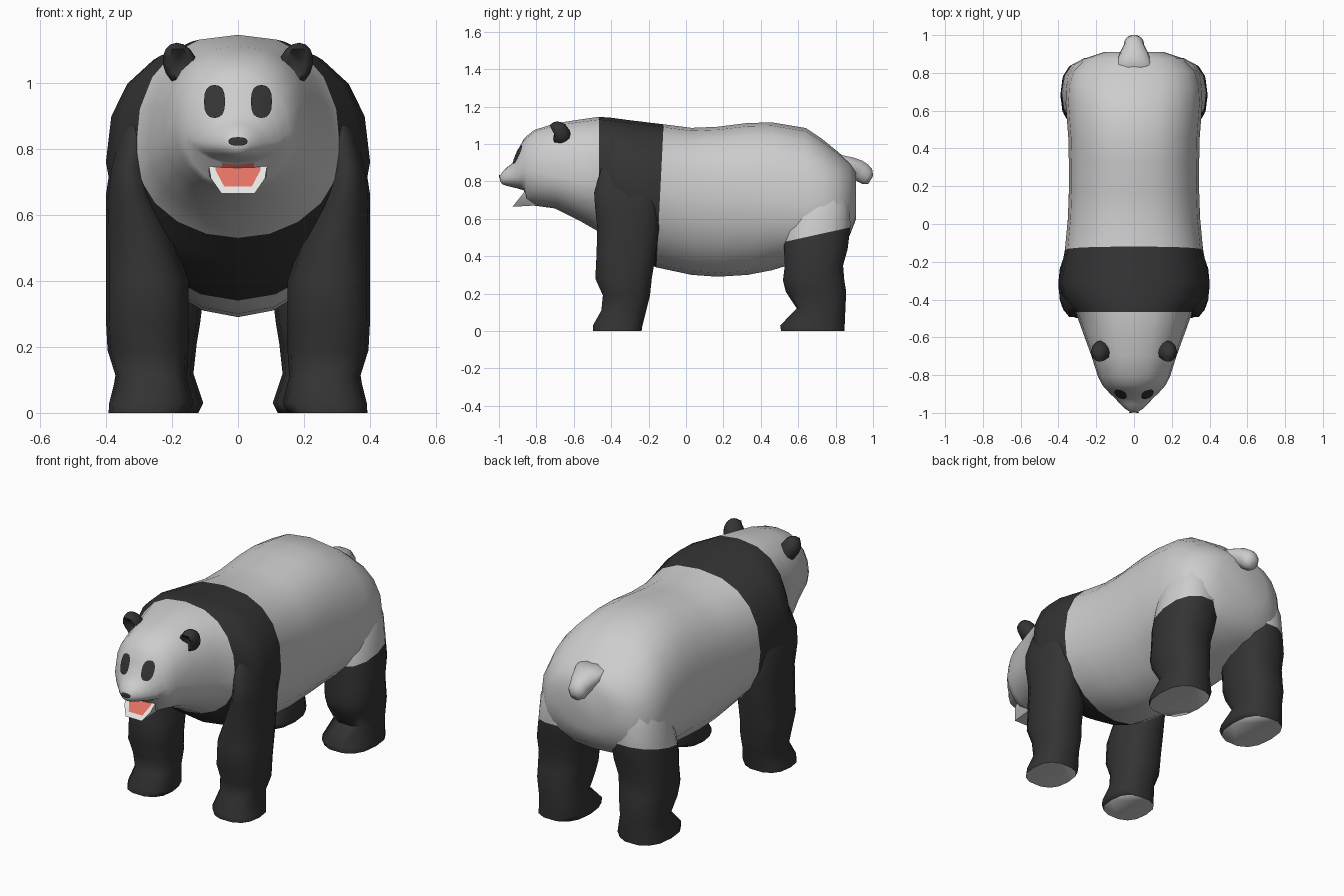
import bpy, bmesh, math
from mathutils import Vector
from mathutils.bvhtree import BVHTree

if "Cube" in bpy.data.objects:
    bpy.data.objects.remove(bpy.data.objects["Cube"])


def material(name, r, g, b):
    m = bpy.data.materials.new(name)
    m.diffuse_color = (r, g, b, 1)
    m.use_nodes = True
    m.node_tree.nodes["Principled BSDF"].inputs["Base Color"].default_value = m.diffuse_color
    return m


WHITE = material("fur white", 0.61, 0.61, 0.61)
DARK = material("fur black", 0.034, 0.034, 0.034)
LIP = material("lip white", 0.88, 0.88, 0.87)
PINK = material("mouth pink", 0.78, 0.17, 0.13)


def finish(bm, name, mats, angle=60):
    me = bpy.data.meshes.new(name)
    bm.to_mesh(me)
    bm.free()
    ob = bpy.data.objects.new(name, me)
    bpy.context.collection.objects.link(ob)
    for m in mats:
        me.materials.append(m)
    bpy.ops.object.select_all(action='DESELECT')
    ob.select_set(True)
    bpy.context.view_layer.objects.active = ob
    bpy.ops.object.shade_smooth_by_angle(angle=math.radians(angle))
    return ob


def superpoint(i, count, n):
    a = 2 * math.pi * i / count
    c, s = math.cos(a), math.sin(a)
    return (math.copysign(abs(c) ** (2 / n), c),
            math.copysign(abs(s) ** (2 / n), s))


def loft(rings):
    """Skin a list of equal-length point rings and cap both ends."""
    bm = bmesh.new()
    vs = [[bm.verts.new(p) for p in r] for r in rings]
    n = len(vs[0])
    for a, b in zip(vs, vs[1:]):
        for i in range(n):
            j = (i + 1) % n
            bm.faces.new((a[i], a[j], b[j], b[i]))
    bm.faces.new(vs[0])
    bm.faces.new(vs[-1])
    bmesh.ops.recalc_face_normals(bm, faces=bm.faces)
    return bm


# Head and torso: y, top, bottom, half width, height of widest point
sections = [
    (-0.994, 0.832, 0.80, 0.022, 0.816), (-0.982, 0.85, 0.784, 0.042, 0.815),
    (-0.955, 0.877, 0.775, 0.072, 0.815),
    (-0.925, 0.90, 0.768, 0.098, 0.82), (-0.90, 0.965, 0.762, 0.125, 0.825),
    (-0.868, 1.025, 0.752, 0.155, 0.85), (-0.852, 1.042, 0.685, 0.168, 0.855),
    (-0.81, 1.075, 0.67, 0.19, 0.86), (-0.70, 1.11, 0.655, 0.225, 0.83),
    (-0.57, 1.13, 0.59, 0.272, 0.80), (-0.465, 1.145, 0.53, 0.31, 0.785),
    (-0.40, 1.14, 0.47, 0.370, 0.77), (-0.31, 1.128, 0.41, 0.400, 0.76),
    (-0.135, 1.105, 0.34, 0.366, 0.73), (0.03, 1.086, 0.30, 0.35, 0.71),
    (0.17, 1.092, 0.29, 0.345, 0.70), (0.33, 1.112, 0.30, 0.345, 0.70),
    (0.46, 1.115, 0.325, 0.348, 0.69, 2.1), (0.64, 1.085, 0.38, 0.362, 0.67, 2.5),
    (0.73, 1.025, 0.41, 0.357, 0.67, 2.5), (0.81, 0.96, 0.45, 0.332, 0.67, 2.5),
    (0.875, 0.905, 0.51, 0.265, 0.68, 2.4), (0.91, 0.85, 0.60, 0.16, 0.72),
]


def body_ring(y, top, bottom, w, mid, low_n=2.0):
    pts = []
    high_n = 2.05 if y < -0.84 else 2.4
    for i in range(20):
        c, s = superpoint(i, 20, high_n if i <= 10 else low_n)
        z = mid + s * ((top - mid) if s > 0 else (mid - bottom))
        lean = 0.05 * (z - 0.8) if y == -0.135 else 0   # band edge slants
        pts.append((w * c, y + lean, z))
    return pts


bm = loft([body_ring(*s) for s in sections])
for f in bm.faces:
    c = f.calc_center_median()
    if -0.466 < c.y < -0.17:
        f.material_index = 1                       # shoulder band
    elif -0.868 < c.y < -0.852 and c.z < 0.75 and abs(c.x) < 0.07:
        f.material_index = 2                       # back of the mouth
head_tree = BVHTree.FromBMesh(bm)
finish(bm, "body", [WHITE, DARK, PINK], 80)

# Legs: z, inner x, outer x, front y, back y
front_leg = [
    (0.00, 0.15, 0.392, -0.50, -0.235), (0.03, 0.135, 0.39, -0.50, -0.23),
    (0.11, 0.155, 0.37, -0.455, -0.21), (0.19, 0.15, 0.395, -0.447, -0.19),
    (0.28, 0.15, 0.40, -0.488, -0.18), (0.40, 0.15, 0.40, -0.482, -0.16),
    (0.55, 0.20, 0.40, -0.478, -0.14), (0.66, 0.25, 0.400, -0.49, -0.148),
    (0.74, 0.27, 0.388, -0.495, -0.165), (0.84, 0.26, 0.362, -0.465, -0.19),
    (0.95, 0.24, 0.31, -0.43, -0.22),
]
back_leg = [
    (0.00, 0.12, 0.385, 0.505, 0.85), (0.03, 0.105, 0.385, 0.50, 0.852),
    (0.12, 0.135, 0.37, 0.59, 0.855), (0.21, 0.125, 0.385, 0.53, 0.86),
    (0.27, 0.115, 0.39, 0.515, 0.85), (0.35, 0.105, 0.39, 0.525, 0.843),
    (0.44, 0.09, 0.388, 0.52, 0.868), (0.56, 0.07, 0.376, 0.52, 0.883),
    (0.66, 0.08, 0.360, 0.555, 0.880), (0.76, 0.10, 0.325, 0.60, 0.855),
    (0.85, 0.15, 0.27, 0.64, 0.80),
]


def leg(name, rings, side, colour_line=None):
    pts = []
    for z, x0, x1, y0, y1 in rings:
        n = 2.5 if z < 0.5 else 2.2
        pts.append([(side * ((x0 + x1) / 2 + c * (x1 - x0) / 2),
                     (y0 + y1) / 2 + s * (y1 - y0) / 2, z)
                    for c, s in (superpoint(i, 14, n) for i in range(14))])
    bm = loft(pts)
    if colour_line:
        co, no = colour_line
        bmesh.ops.bisect_plane(bm, geom=bm.verts[:] + bm.edges[:] + bm.faces[:],
                               plane_co=co, plane_no=no)
    for f in bm.faces:
        c = f.calc_center_median()
        above = colour_line and (c - co).dot(no) > 0
        f.material_index = 1 if above or c.z < 0.001 else 0   # pale soles
    finish(bm, name, [DARK, WHITE], 70)


thigh_line = (Vector((0, 0.52, 0.475)), Vector((0, -0.22, 1)))
for side, tag in ((-1, "left"), (1, "right")):
    leg("front_leg_" + tag, front_leg, side)
    leg("back_leg_" + tag, back_leg, side, thigh_line)

# Tail: y, z, half width, thickness radius
across = Vector((0, 0.53, 0.85))
tail = []
for y, z, rx, r in [(0.80, 0.915, 0.11, 0.035), (0.87, 0.887, 0.088, 0.05),
                    (0.915, 0.865, 0.07, 0.056), (0.945, 0.845, 0.055, 0.056),
                    (0.970, 0.825, 0.05, 0.05), (0.988, 0.808, 0.028, 0.026)]:
    tail.append([Vector((rx * math.cos(a), y, z)) + across * r * math.sin(a)
                 for a in (math.tau * i / 10 for i in range(10))])
finish(loft(tail), "tail", [WHITE], 80)

# Ears: softly cupped, opening forward
for side, tag in ((-1, "left"), (1, "right")):
    bm = bmesh.new()
    bmesh.ops.create_uvsphere(bm, u_segments=12, v_segments=8, radius=1)
    for v in bm.verts:
        x, y, z = v.co
        if y < -0.01:                       # hollow front
            y = -0.75 * math.sin(math.pi * min(math.hypot(x, z), 1) ** 2)
        v.co = (side * (0.175 + 0.052 * x + 0.01 * z),
                -0.675 + 0.058 * y - 0.014 * z, 1.055 + 0.066 * z)
    bmesh.ops.recalc_face_normals(bm, faces=bm.faces)
    finish(bm, "ear_" + tag, [DARK], 80)


def face_patch(name, cx, cz, rx, rz, n, mat):
    """Thin rounded patch laid over the front of the head."""
    bm = bmesh.new()

    def on_head(x, z):
        hit = head_tree.ray_cast(Vector((x, -2, z)), Vector((0, 1, 0)))[0]
        return bm.verts.new((x, hit.y - 0.006, z))
    rings = [[on_head(cx + rx * k * c, cz + rz * k * s)
              for c, s in (superpoint(i, 16, n) for i in range(16))]
             for k in (0.3, 0.65, 1)]
    bm.faces.new(rings[0])
    for a, b in zip(rings, rings[1:]):
        for i in range(16):
            j = (i + 1) % 16
            bm.faces.new((a[i], b[i], b[j], a[j]))
    for f in bm.faces:
        f.normal_update()
        if f.normal.y > 0:
            f.normal_flip()
    finish(bm, name, [mat])


face_patch("eye_left", -0.071, 0.943, 0.032, 0.05, 2.5, DARK)
face_patch("eye_right", 0.071, 0.943, 0.032, 0.05, 2.5, DARK)
face_patch("nose", 0, 0.822, 0.029, 0.013, 2.4, DARK)

# Lower jaw: sloping open mouth with a pale lip rim and pink inside
bm = bmesh.new()


def jaw_loop(half, place):
    return [bm.verts.new(place(x, z))
            for x, z in half + [(-x, z) for x, z in reversed(half)]]


def slope(x, z):
    return (x, -0.928 + (z - 0.664) * 0.80, z)


edge = [(0.09, 0.76), (0.082, 0.71), (0.05, 0.664)]
outer = jaw_loop(edge, slope)
inner = jaw_loop([(0.066, 0.775), (0.068, 0.735), (0.042, 0.686)], slope)
back = jaw_loop(edge, lambda x, z: (x * 1.1, -0.79, z + 0.008))
for i in range(5):
    bm.faces.new((outer[i], outer[i + 1], back[i + 1], back[i]))
    bm.faces.new((outer[i], outer[i + 1], inner[i + 1], inner[i])).material_index = 1
bm.faces.new(inner).material_index = 2
bm.faces.new((outer[5], inner[5], inner[0], outer[0], back[0], back[5]))
bm.faces.new(back)
bmesh.ops.recalc_face_normals(bm, faces=bm.faces)
finish(bm, "lower_jaw", [WHITE, LIP, PINK], 40)
